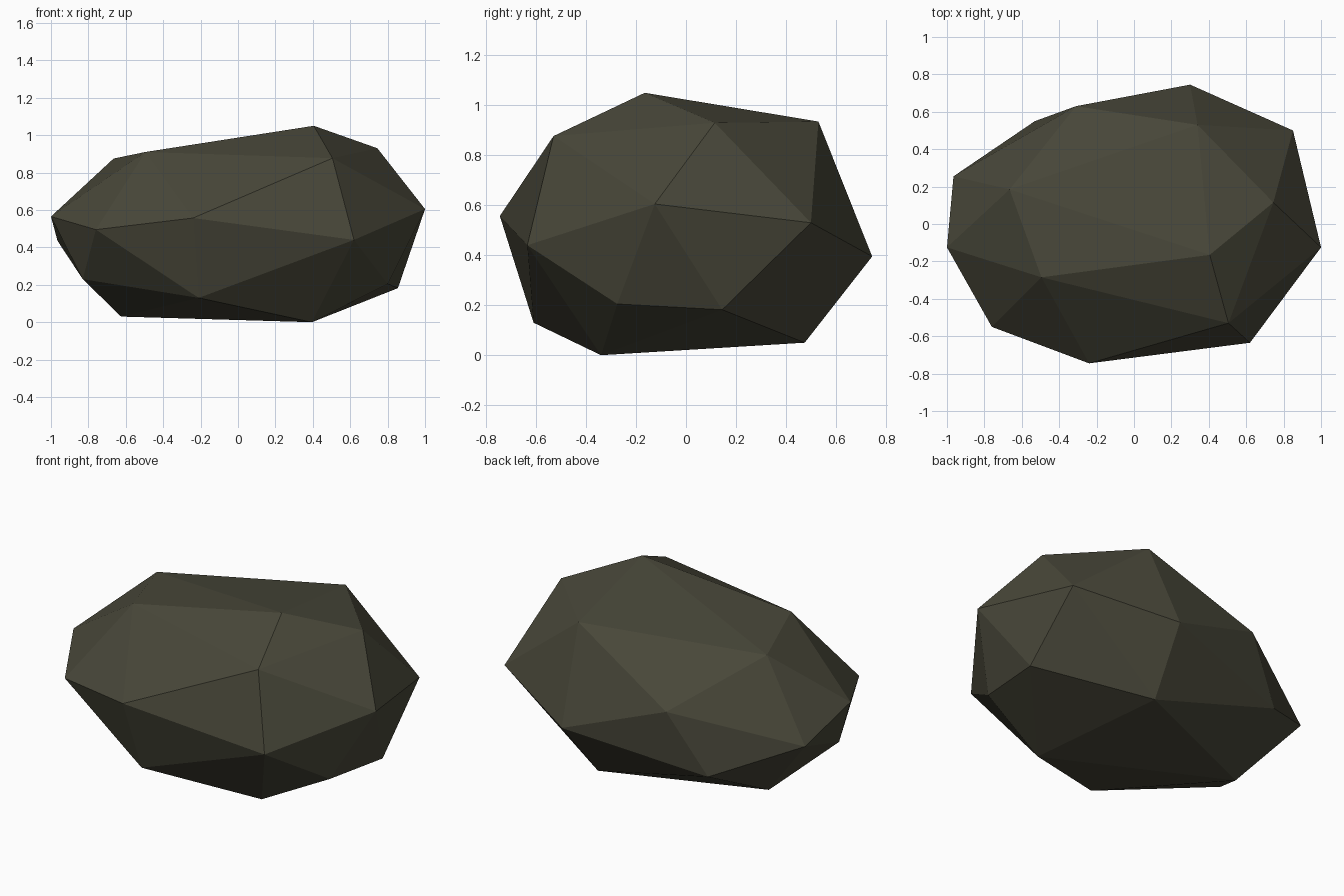
import bpy, bmesh

if "Cube" in bpy.data.objects:
    bpy.data.objects.remove(bpy.data.objects["Cube"])

# Corner points of the faceted boulder, ring by ring
crown = [(.405, -.165, 1.05), (.745, .115, .93), (.34, .53, .935),
         (-.665, .185, .875), (-.495, -.285, .91), (.505, -.53, .877)]
girdle = [(1, -.125, .605), (.85, .5, .53), (.30, .745, .395), (-.31, .63, .61),
          (-.53, .55, .25), (-.965, .255, .435), (-1, -.125, .565),
          (-.76, -.55, .495), (-.24, -.745, .557), (.62, -.635, .44)]
base = [(.395, -.34, 0), (.80, -.275, .205), (.855, .145, .182), (.25, .475, .05),
        (-.625, .11, .03), (-.83, -.26, .23), (-.21, -.61, .13)]

# Dark olive stone colour
stone = bpy.data.materials.new("dark olive stone")
stone.diffuse_color = (.065, .063, .041, 1)
stone.use_nodes = True
stone.node_tree.nodes["Principled BSDF"].inputs["Base Color"].default_value = stone.diffuse_color

# Boulder: flat-faced convex skin stretched over the corners
bm = bmesh.new()
for p in crown + girdle + base:
    bm.verts.new(p)
bmesh.ops.convex_hull(bm, input=bm.verts[:])
loose = [v for v in bm.verts if not v.link_faces]
bmesh.ops.delete(bm, geom=loose, context='VERTS')
bmesh.ops.recalc_face_normals(bm, faces=bm.faces[:])

mesh = bpy.data.meshes.new("boulder")
bm.to_mesh(mesh)
bm.free()
mesh.materials.append(stone)
boulder = bpy.data.objects.new("boulder", mesh)
bpy.context.collection.objects.link(boulder)
